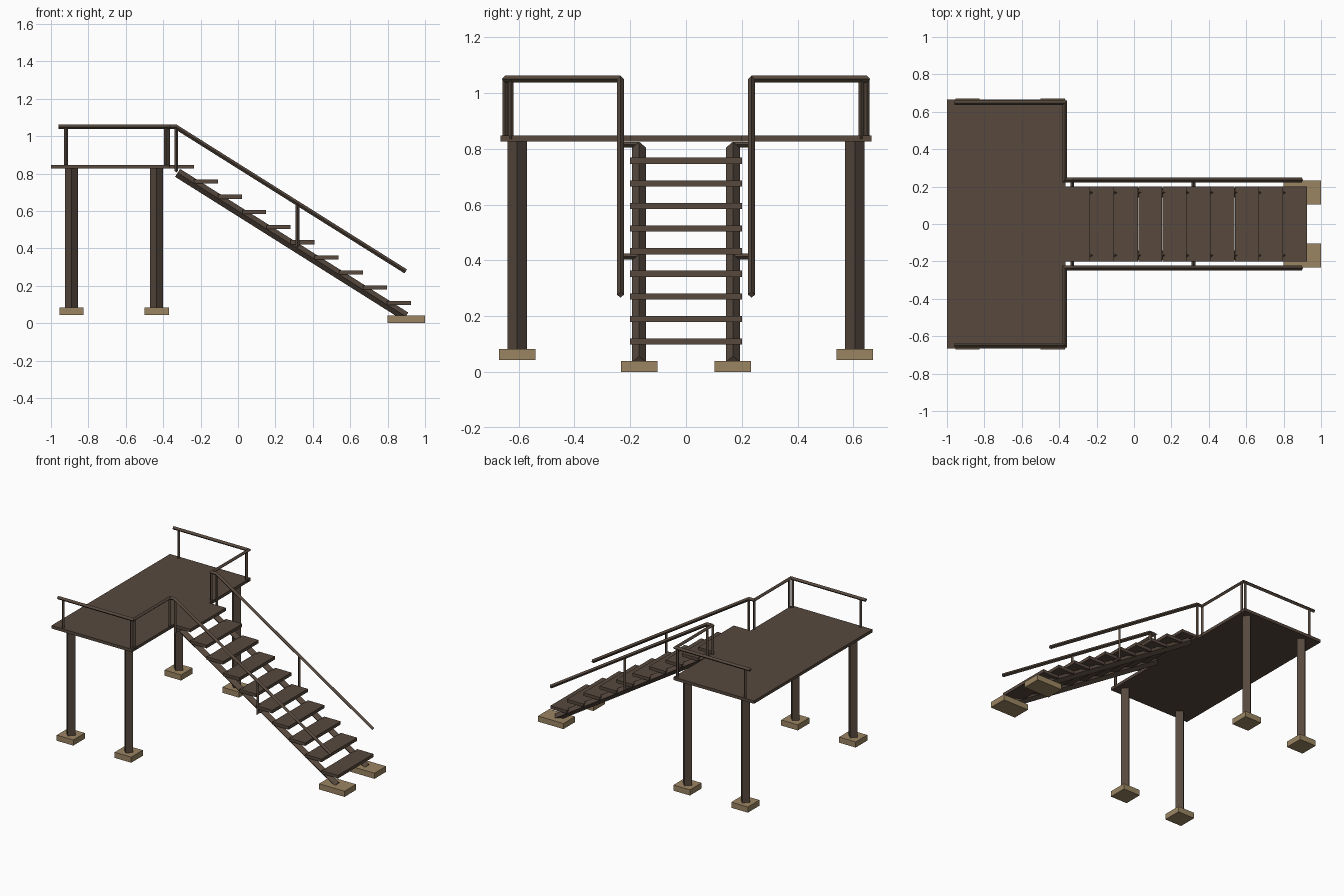
import bpy, bmesh
from mathutils import Vector

if "Cube" in bpy.data.objects:
    bpy.data.objects.remove(bpy.data.objects["Cube"])


def material(name, rgb):
    m = bpy.data.materials.new(name)
    m.diffuse_color = (*rgb, 1)
    m.use_nodes = True
    m.node_tree.nodes["Principled BSDF"].inputs["Base Color"].default_value = m.diffuse_color
    return m


WOOD = material("dark brown wood", (0.095, 0.066, 0.048))
STONE = material("tan footing", (0.33, 0.235, 0.125))


def finish(name, bm, mat):
    me = bpy.data.meshes.new(name)
    bmesh.ops.recalc_face_normals(bm, faces=bm.faces)
    bm.to_mesh(me)
    bm.free()
    me.materials.append(mat)
    ob = bpy.data.objects.new(name, me)
    bpy.context.collection.objects.link(ob)
    return ob


def box(name, lo, hi, mat):
    bm = bmesh.new()
    bmesh.ops.create_cube(bm, size=1)
    lo, hi = Vector(lo), Vector(hi)
    for v in bm.verts:
        v.co = (lo + hi) / 2 + v.co * (hi - lo)
    return finish(name, bm, mat)


def bar(name, points, r, mat=WOOD):
    """Four-sided bar, diamond section, mitred along the points."""
    pts = [Vector(p) for p in points]
    dirs = [(b - a).normalized() for a, b in zip(pts, pts[1:])]
    bm = bmesh.new()
    # section frame of the first segment
    up = Vector((0, 0, 1)) if abs(dirs[0].z) < 0.9 else Vector((0, 1, 0))
    side = dirs[0].cross(up).normalized()
    up = side.cross(dirs[0]).normalized()
    offs = [up * r, side * r, -up * r, -side * r]
    ring = [pts[0] + o for o in offs]
    rings = [[bm.verts.new(c) for c in ring]]
    for i, d in enumerate(dirs):
        n = (d + dirs[i + 1]).normalized() if i + 1 < len(dirs) else d
        # slide each corner along the segment to the mitre plane
        ring = [c + d * ((pts[i + 1] - c).dot(n) / d.dot(n)) for c in ring]
        rings.append([bm.verts.new(c) for c in ring])
    for a, b in zip(rings, rings[1:]):
        for k in range(4):
            j = (k + 1) % 4
            bm.faces.new((a[k], a[j], b[j], b[k]))
    bm.faces.new(rings[0])
    bm.faces.new(rings[-1])
    return finish(name, bm, mat)


# deck and top step level with it
box("deck", (-1, -0.665, 0.826), (-0.367, 0.665, 0.847), WOOD)
box("top_step", (-0.367, -0.2, 0.826), (-0.235, 0.2, 0.847), WOOD)

# treads
for i in range(9):
    x, z = -0.107 + 0.129 * i, 0.757 - 0.081 * i
    box(f"tread_{i + 1}", (x - 0.128, -0.2, z - 0.011), (x, 0.2, z + 0.011), WOOD)

for s, side in ((-1, "front"), (1, "back")):
    # deck posts on footings
    for x, end in ((-0.89, "outer"), (-0.435, "inner")):
        y = 0.605 * s
        bar(f"{side}_{end}_post", [(x, y, 0.08), (x, y, 0.83)], 0.035)
        box(f"{side}_{end}_footing", (x - 0.065, y - 0.065, 0.043),
            (x + 0.065, y + 0.065, 0.083), STONE)
    # stair stringer and its footing
    y = 0.168 * s
    bar(f"{side}_stringer", [(-0.323, y, 0.804), (0.897, y, 0.036)], 0.025)
    box(f"{side}_stair_footing", (0.8, y - 0.065, 0), (1, y + 0.065, 0.04), STONE)
    # handrail: deck side, deck front, then down the stairs
    yo, yi = 0.648 * s, 0.235 * s
    bar(f"{side}_deck_rail", [(-0.96, yo, 1.05), (-0.37, yo, 1.05), (-0.37, yi, 1.05),
                              (-0.333, yi, 1.05), (0.897, yi, 0.277)], 0.0125)
    # rail posts on the deck
    for n, (x, y) in enumerate([(-0.92, yo), (-0.385, yo), (-0.373, 0.628 * s),
                                (-0.373, yi)]):
        bar(f"{side}_rail_post_{n + 1}", [(x, y, 0.835), (x, y, 1.047)], 0.01)
    # rail posts on the stairs, bent in to the stringer
    for n, (x, z, top) in enumerate([(-0.33, 0.815, 1.045), (0.318, 0.414, 0.638)]):
        bar(f"{side}_stair_rail_post_{n + 1}",
            [(x, 0.168 * s, z), (x, yi, z), (x, yi, top)], 0.01)
